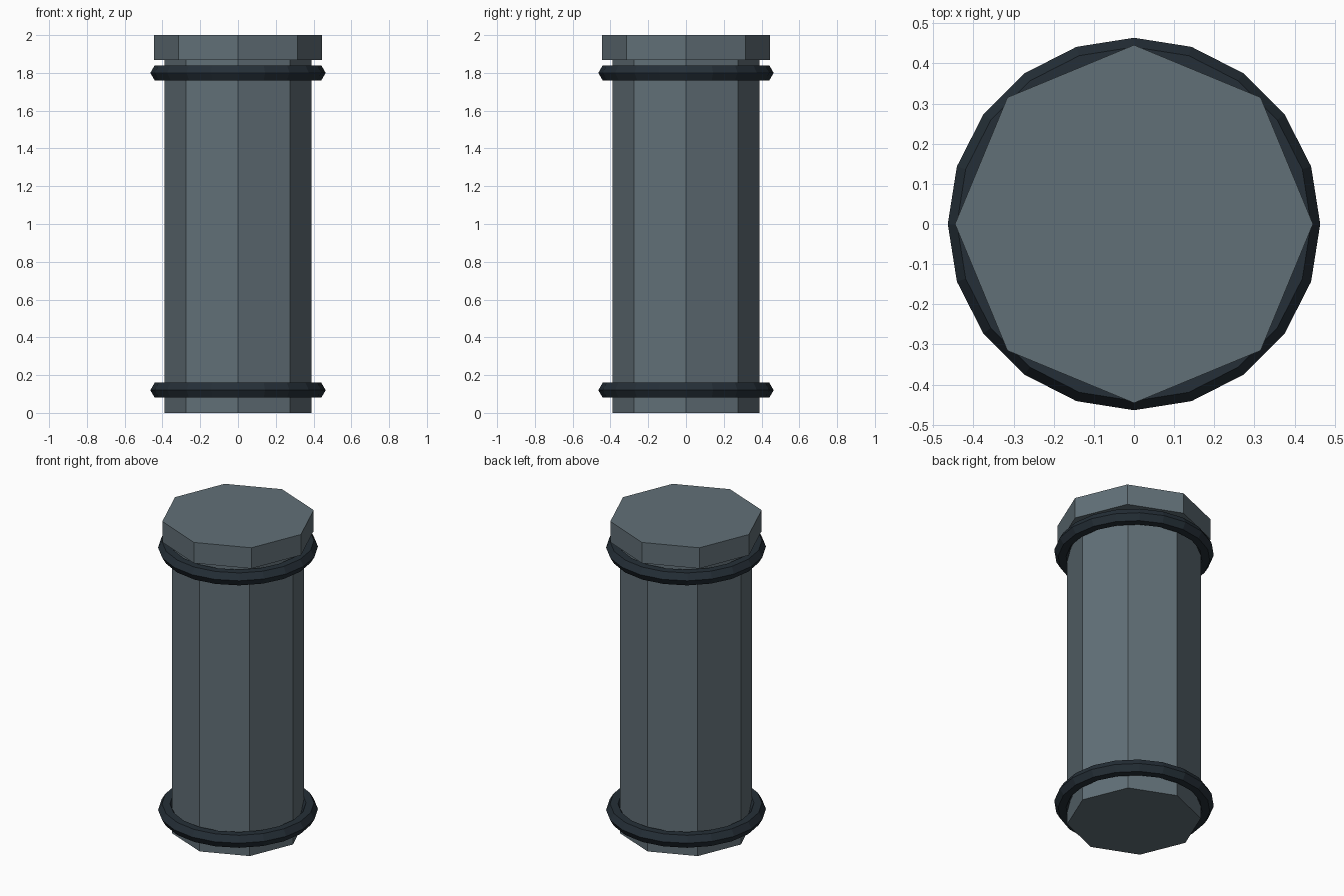
import bpy

if "Cube" in bpy.data.objects:
    bpy.data.objects.remove(bpy.data.objects["Cube"])


def material(name, rgb):
    mat = bpy.data.materials.new(name)
    mat.diffuse_color = (*rgb, 1.0)
    mat.use_nodes = True
    mat.node_tree.nodes["Principled BSDF"].inputs["Base Color"].default_value = mat.diffuse_color
    return mat


def octagon(name, radius, z0, z1, mat):
    # eight-sided prism with a corner on +x
    bpy.ops.mesh.primitive_cylinder_add(vertices=8, radius=radius, depth=z1 - z0,
                                        location=(0, 0, (z0 + z1) / 2))
    obj = bpy.context.object
    obj.name = name
    obj.data.materials.append(mat)


def ring(name, z, mat):
    # twenty-segment band with a six-sided section
    bpy.ops.mesh.primitive_torus_add(major_segments=20, minor_segments=6,
                                     major_radius=0.418, minor_radius=0.046,
                                     location=(0, 0, z))
    obj = bpy.context.object
    obj.name = name
    obj.data.materials.append(mat)


steel = material("blue_grey_metal", (0.12, 0.16, 0.185))
dark = material("dark_metal", (0.018, 0.028, 0.038))

# Post and cap
octagon("post", 0.389, 0.0, 1.867, steel)
octagon("cap", 0.446, 1.867, 2.0, steel)

# Bands
ring("lower_band", 0.12, dark)
ring("upper_band", 1.80, dark)
